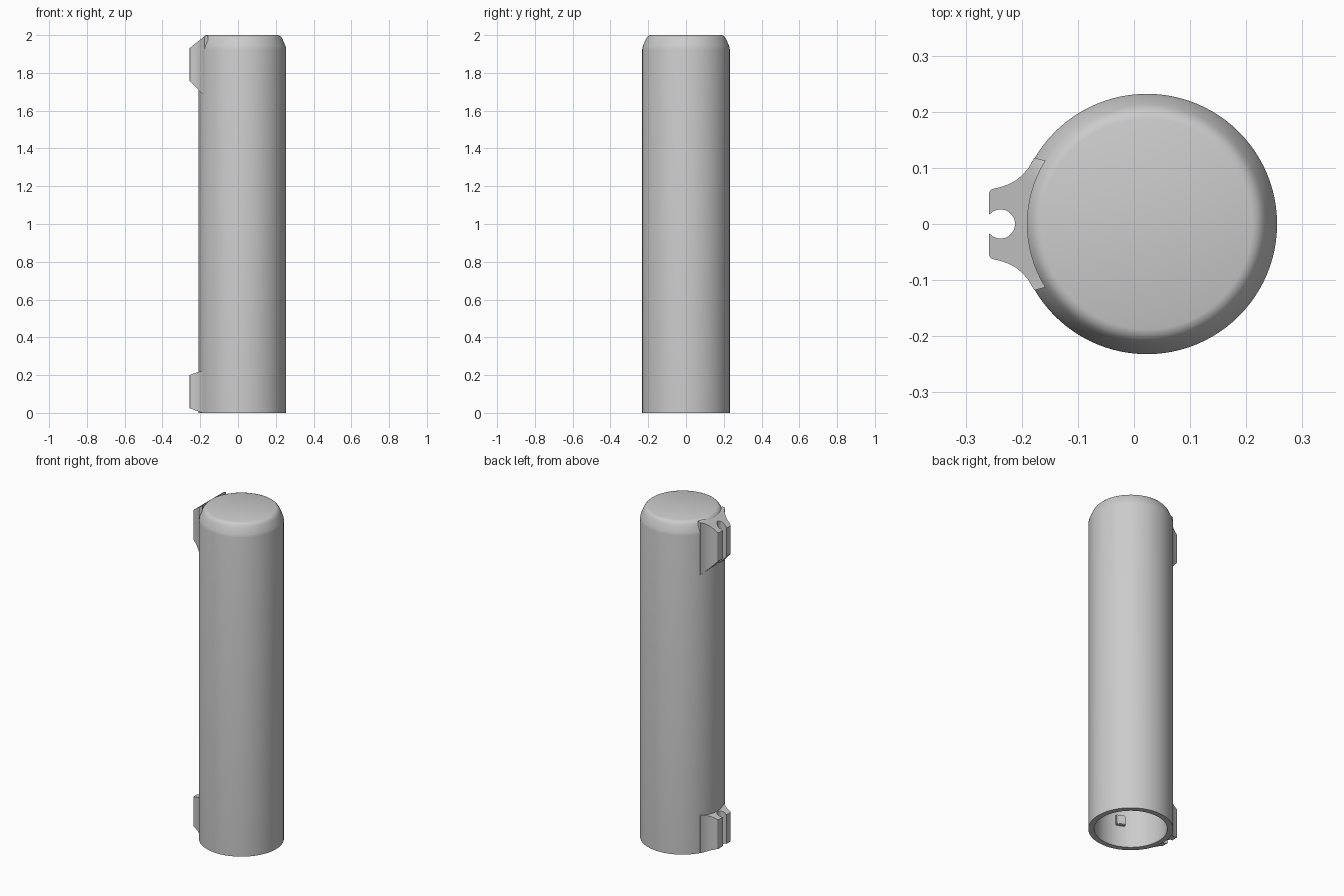
import bpy, bmesh, math

if "Cube" in bpy.data.objects:
    bpy.data.objects.remove(bpy.data.objects["Cube"])

CX, R_OUT, R_IN, SEG = 0.023, 0.232, 0.2, 96

grey = bpy.data.materials.new("light grey")
grey.diffuse_color = (0.6, 0.6, 0.6, 1)
grey.use_nodes = True
grey.node_tree.nodes["Principled BSDF"].inputs["Base Color"].default_value = grey.diffuse_color


def finish(name, bm, angle=30):
    bmesh.ops.recalc_face_normals(bm, faces=bm.faces)
    mesh = bpy.data.meshes.new(name)
    bm.to_mesh(mesh)
    bm.free()
    obj = bpy.data.objects.new(name, mesh)
    bpy.context.collection.objects.link(obj)
    mesh.materials.append(grey)
    bpy.ops.object.select_all(action='DESELECT')
    obj.select_set(True)
    bpy.context.view_layer.objects.active = obj
    bpy.ops.object.shade_smooth_by_angle(angle=math.radians(angle))
    return obj


def lathe(name, profile):
    bm = bmesh.new()
    verts = [bm.verts.new((r, 0, z)) for r, z in profile]
    edges = [bm.edges.new(p) for p in zip(verts, verts[1:])]
    bmesh.ops.spin(bm, geom=verts + edges, cent=(0, 0, 0), axis=(0, 0, 1),
                   angle=math.tau, steps=SEG, use_duplicate=False)
    bmesh.ops.remove_doubles(bm, verts=bm.verts, dist=1e-5)
    obj = finish(name, bm)
    obj.location.x = CX
    return obj


# Hollow tube, closed at the top and open at the bottom
lathe("tube_body", [
    (0, 1.94), (R_IN - 0.02, 1.94), (R_IN, 1.91), (R_IN, 0), (R_OUT, 0),
    (R_OUT, 1.925), (0.229, 1.94), (0.213, 1.978), (0.207, 1.988),
    (0.199, 1.996), (0.188, 2.0), (0, 2.0)])


def clip_outline():
    # Upper half of the plan: notch, rounded lip, concave flare, then into the wall
    nx, nr = -0.238, 0.026
    start = math.acos(-0.02 / nr)
    half = [(nx + nr * math.cos(a), nr * math.sin(a))
            for a in (start * i / 10 for i in range(11))]
    half += [(-0.258, 0.056), (-0.255, 0.061), (-0.250, 0.063), (-0.240, 0.065),
             (-0.225, 0.070), (-0.210, 0.078), (-0.198, 0.088),
             (-0.188, 0.100), (-0.178, 0.118)]
    half += [(CX - 0.213 * math.cos(a), 0.213 * math.sin(a))
             for a in (math.radians(32 - 4 * i) for i in range(9))]
    return half[:-1], half[-1]


def cable_clip(name, low, high):
    # low and high give the end heights at the lip and at the wall
    half, inner = clip_outline()
    plan = half + [inner] + [(x, -y) for x, y in reversed(half[1:])]

    def height(x, ends):
        t = (x + 0.258) / 0.058
        return max(0, min(2, ends[0] + (ends[1] - ends[0]) * t))

    bm = bmesh.new()
    bottom = [bm.verts.new((x, y, height(x, low))) for x, y in plan]
    top = [bm.verts.new((x, y, height(x, high))) for x, y in plan]
    n = len(plan)
    for i in range(n):
        j = (i + 1) % n
        bm.faces.new((bottom[i], bottom[j], top[j], top[i]))
    caps = [bm.faces.new(bottom[::-1]), bm.faces.new(top)]
    bmesh.ops.triangulate(bm, faces=caps)
    finish(name, bm)


cable_clip("upper_clip", (1.76, 1.70), (1.93, 1.976))
cable_clip("lower_clip", (0.025, 0.004), (0.20, 0.22))

# Small locking lug on the inside wall near the opening
bm = bmesh.new()
bmesh.ops.create_cube(bm, size=1)
bmesh.ops.scale(bm, vec=(0.03, 0.055, 0.06), verts=bm.verts)
bmesh.ops.bevel(bm, geom=bm.edges[:], offset=0.004, segments=2, affect='EDGES')
lug = finish("inner_lug", bm)
angle = math.radians(247)
lug.location = (CX + 0.197 * math.cos(angle), 0.197 * math.sin(angle), 0.16)
lug.rotation_euler.z = angle
